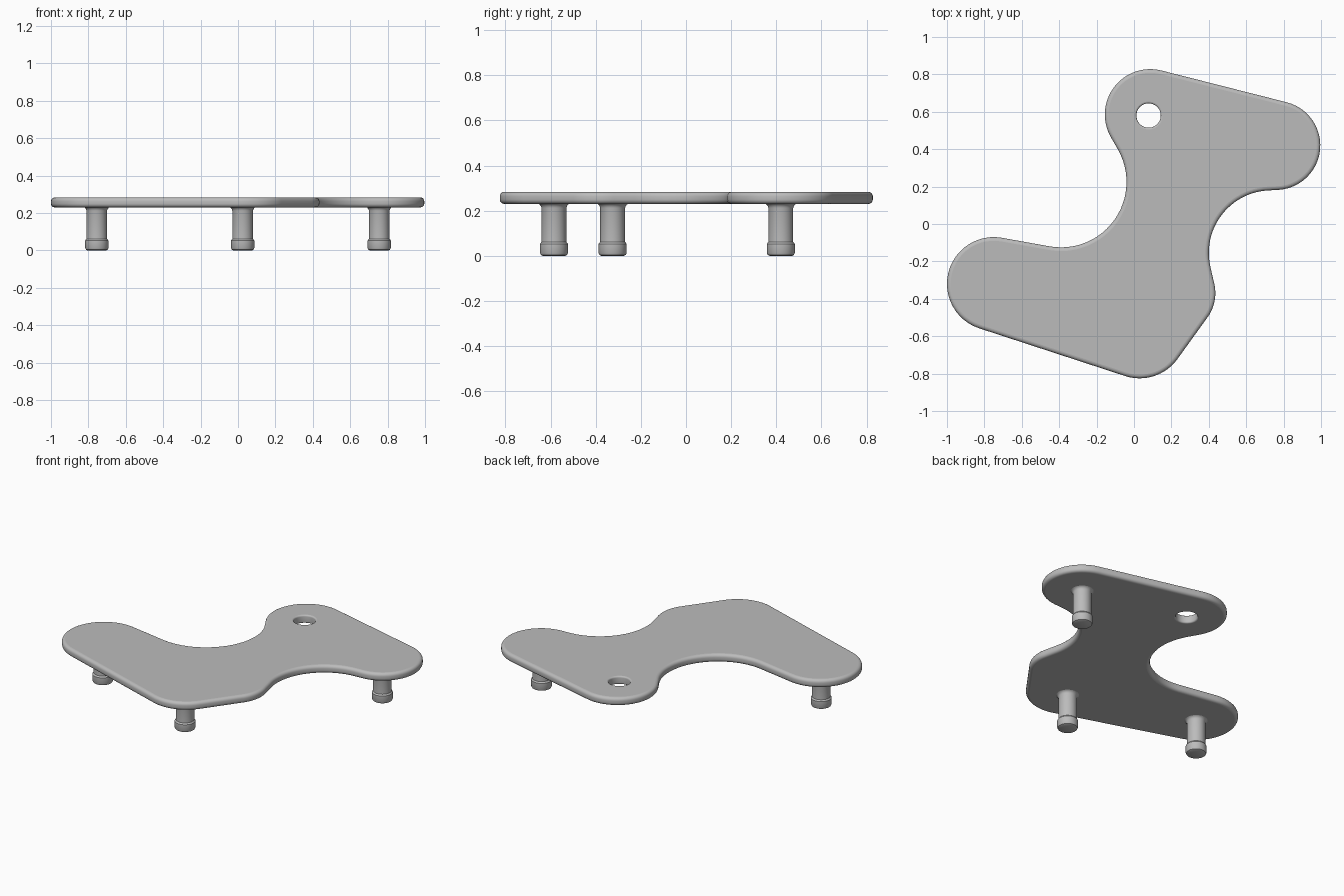
import bpy, bmesh, math
from mathutils import Vector

cube = bpy.data.objects.get("Cube")
if cube:
    bpy.data.objects.remove(cube, do_unlink=True)

grey = bpy.data.materials.new("plain_grey")
grey.use_nodes = True
colour = (0.5, 0.5, 0.5, 1)
grey.diffuse_color = colour
grey.node_tree.nodes["Principled BSDF"].inputs["Base Color"].default_value = colour

BOTTOM, TOP, ROUND = 0.23, 0.283, 0.02

# Outline arcs, counterclockwise: centre x, centre y, radius (negative = concave)
ARCS = [(-0.75, -0.32, 0.25), (0.03, -0.575, 0.25), (0.215, -0.37, 0.22),
        (0.735, -0.155, -0.335), (0.758, 0.42, 0.238), (0.087, 0.585, 0.243),
        (-0.39, 0.225, -0.35)]
HOLE = [(0.078, 0.58, 0.065)]
LEGS = [(-0.755, -0.325), (0.025, -0.585), (0.755, 0.42)]


def finish(bm, name):
    bmesh.ops.recalc_face_normals(bm, faces=bm.faces)
    mesh = bpy.data.meshes.new(name)
    bm.to_mesh(mesh)
    bm.free()
    mesh.materials.append(grey)
    obj = bpy.data.objects.new(name, mesh)
    bpy.context.collection.objects.link(obj)
    return obj


def outline(inset, steps=24):
    """Arcs joined by their shared tangents, moved inward by inset."""
    count = len(ARCS)
    angles = []
    for i, (x, y, r) in enumerate(ARCS):
        x2, y2, r2 = ARCS[(i + 1) % count]
        gap = Vector((x2 - x, y2 - y))
        ratio = max(-1, min(1, (r - r2) / gap.length))
        angles.append(math.atan2(gap.y, gap.x) - math.acos(ratio))
    points = []
    for i, (x, y, r) in enumerate(ARCS):
        start, end = angles[i - 1], angles[i]
        turn = (end - start) % math.tau if r > 0 else -((start - end) % math.tau)
        for k in range(steps + 1):
            a = start + turn * k / steps
            points.append((x + (r - inset) * math.cos(a), y + (r - inset) * math.sin(a)))
    return points


def hole(inset, steps=48):
    x, y, r = HOLE[0]
    return [(x + (r + inset) * math.cos(math.tau * k / steps),
             y + (r + inset) * math.sin(math.tau * k / steps)) for k in range(steps)]


def rounded_wall(bm, shape, radius, segments=5):
    """Wall with rounded rims; returns the bottom and top rim edges."""
    levels = []
    for k in range(segments + 1):
        a = math.pi / 2 * k / segments
        levels.append((radius * (1 - math.sin(a)), radius * (1 - math.cos(a))))
    stack = [(d, BOTTOM + h) for d, h in levels] + [(d, TOP - h) for d, h in reversed(levels)]
    rings = [[bm.verts.new((x, y, z)) for x, y in shape(d)] for d, z in stack]
    for low, high in zip(rings, rings[1:]):
        for j in range(len(low)):
            n = (j + 1) % len(low)
            bm.faces.new((low[j], low[n], high[n], high[j])).smooth = True
    return [[bm.edges.get((ring[j - 1], ring[j])) for j in range(len(ring))]
            for ring in (rings[0], rings[-1])]


# Plate with a through hole
bm = bmesh.new()
outer = rounded_wall(bm, outline, ROUND)
inner = rounded_wall(bm, hole, 0.01)
for rim, hole_rim in zip(outer, inner):
    bmesh.ops.triangle_fill(bm, use_beauty=True, edges=rim + hole_rim)
for face in bm.faces:
    if len(face.verts) == 3:
        face.smooth = False
finish(bm, "plate")

# Turned legs: rounded foot, collar, shaft and flared root
PROFILE = [(0, 0), (0.05, 0), (0.058, 0.004), (0.062, 0.012), (0.062, 0.053),
           (0.055, 0.062), (0.055, 0.212), (0.058, 0.221), (0.064, 0.228),
           (0.073, 0.232)]
for name, (x, y) in zip(("left_end_leg", "front_leg", "back_leg"), LEGS):
    bm = bmesh.new()
    verts = [bm.verts.new((r, 0, z)) for r, z in PROFILE]
    edges = [bm.edges.new(pair) for pair in zip(verts, verts[1:])]
    bmesh.ops.spin(bm, geom=verts + edges, cent=(0, 0, 0), axis=(0, 0, 1),
                   angle=math.tau, steps=40)
    bmesh.ops.remove_doubles(bm, verts=bm.verts, dist=0.0005)
    leg = finish(bm, name)
    leg.location = (x, y, 0)
    bpy.ops.object.select_all(action='DESELECT')
    leg.select_set(True)
    bpy.context.view_layer.objects.active = leg
    bpy.ops.object.shade_smooth_by_angle(angle=math.radians(35))
